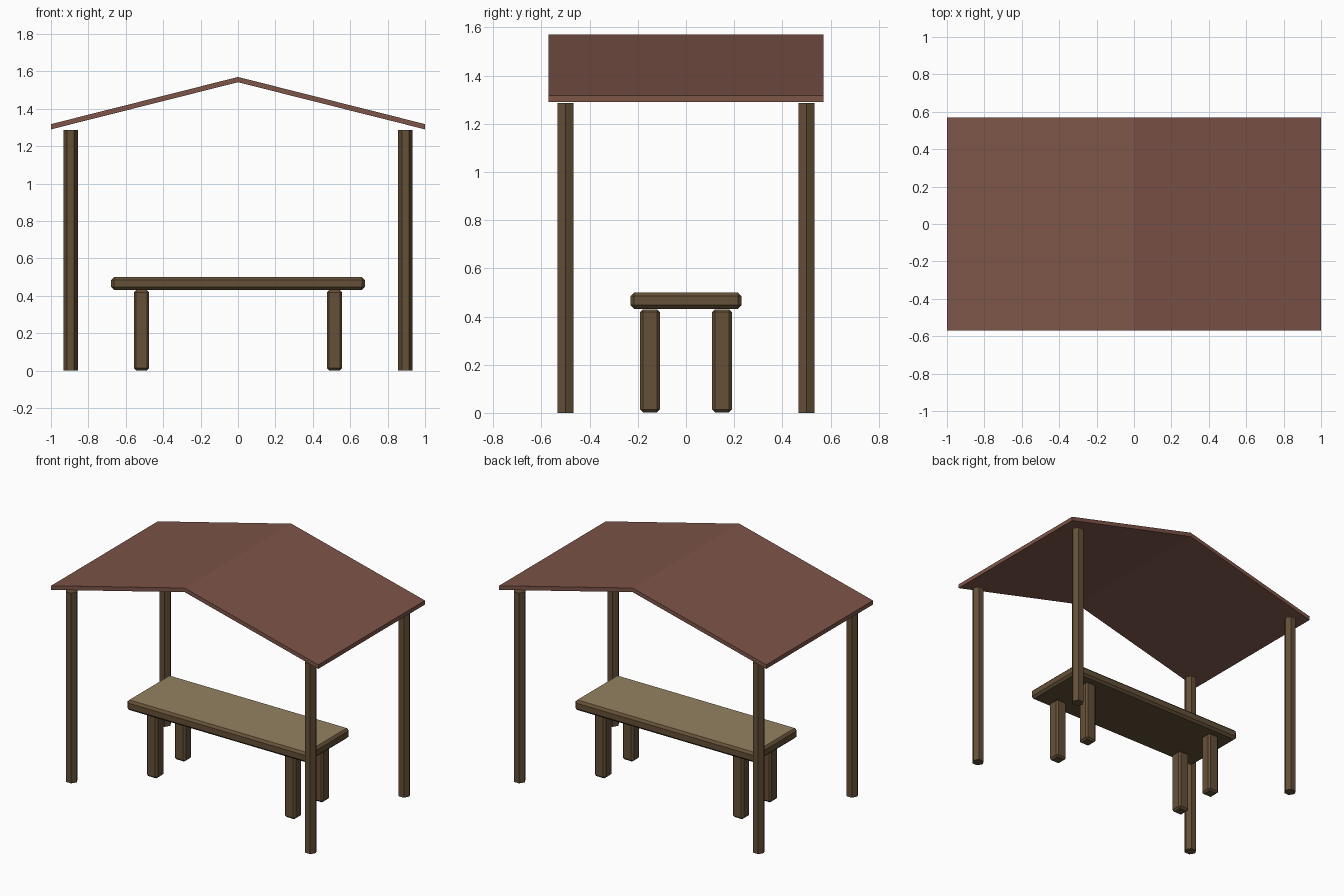
import bpy, bmesh

if "Cube" in bpy.data.objects:
    bpy.data.objects.remove(bpy.data.objects["Cube"])


def material(name, rgb):
    m = bpy.data.materials.new(name)
    m.diffuse_color = (*[(c / 255) ** 2.2 for c in rgb], 1)
    m.use_nodes = True
    m.node_tree.nodes["Principled BSDF"].inputs["Base Color"].default_value = m.diffuse_color
    return m


WOOD = material("dark_wood", (100, 81, 58))
PALE = material("worn_wood", (146, 129, 98))
ROOF = material("roof_red", (124, 85, 73))


def finish(bm, name, *mats):
    bmesh.ops.recalc_face_normals(bm, faces=bm.faces[:])
    me = bpy.data.meshes.new(name)
    bm.to_mesh(me)
    bm.free()
    for m in mats:
        me.materials.append(m)
    ob = bpy.data.objects.new(name, me)
    bpy.context.collection.objects.link(ob)
    return ob


def block(name, centre, size, bevel, *mats):
    """Box with chamfered edges; a second material goes on the upward faces."""
    bm = bmesh.new()
    bmesh.ops.create_cube(bm, size=1)
    bmesh.ops.scale(bm, vec=size, verts=bm.verts)
    bmesh.ops.translate(bm, vec=centre, verts=bm.verts)
    bmesh.ops.bevel(bm, geom=bm.edges[:], offset=bevel, segments=1,
                    affect='EDGES')
    bm.normal_update()
    if len(mats) > 1:
        for f in bm.faces:
            f.material_index = int(f.normal.z > 0.9)
    return finish(bm, name, *mats)


# Table top
block("table_top", (0, 0, 0.466), (1.356, 0.46, 0.068), 0.015, WOOD, PALE)

for sy, end in ((-1, "front"), (1, "back")):
    for sx, side in ((-1, "left"), (1, "right")):
        # Table legs
        block(f"{end}_{side}_leg", (sx * 0.516, sy * 0.149, 0.216),
              (0.082, 0.082, 0.428), 0.012, WOOD)
        # Six-sided roof posts, corners pointing along x
        bpy.ops.mesh.primitive_cylinder_add(
            vertices=6, radius=0.039, depth=1.287,
            location=(sx * 0.895, sy * 0.5, 0.6435),
            rotation=(0, 0, 1.5707963))
        post = bpy.context.object
        post.name = f"{end}_{side}_post"
        post.data.materials.append(WOOD)

# Gabled roof: thin profile extruded along y
profile = [(-1, 1.29), (0, 1.542), (1, 1.29), (1, 1.318), (0, 1.57), (-1, 1.318)]
bm = bmesh.new()
rings = [[bm.verts.new((x, y, z)) for x, z in profile] for y in (-0.57, 0.57)]
for r in rings:
    bm.faces.new((r[0], r[1], r[4], r[5]))
    bm.faces.new((r[1], r[2], r[3], r[4]))
for i in range(6):
    j = (i + 1) % 6
    bm.faces.new((rings[0][i], rings[0][j], rings[1][j], rings[1][i]))
finish(bm, "roof", ROOF)
